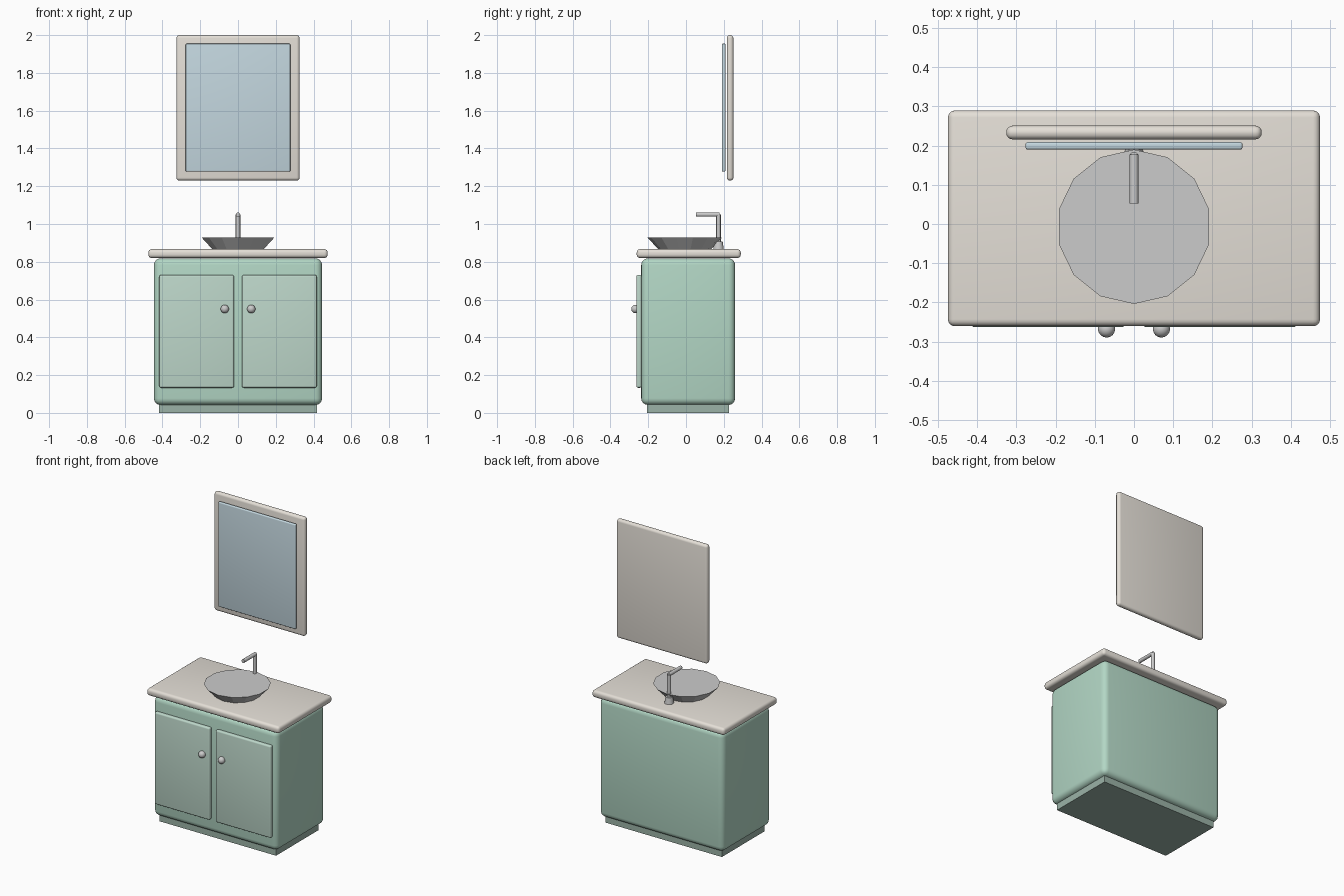
import bpy, math

if "Cube" in bpy.data.objects:
    bpy.data.objects.remove(bpy.data.objects["Cube"])


def material(name, r, g, b):
    m = bpy.data.materials.new(name)
    m.diffuse_color = (r, g, b, 1)
    m.use_nodes = True
    m.node_tree.nodes["Principled BSDF"].inputs["Base Color"].default_value = m.diffuse_color
    return m


GREEN = material("green_paint", 0.45, 0.68, 0.56)
DOOR = material("door_green", 0.51, 0.68, 0.59)
DARK = material("plinth_green", 0.33, 0.45, 0.39)
STONE = material("cream_stone", 0.78, 0.74, 0.68)
GLASS = material("mirror_glass", 0.55, 0.68, 0.74)


def finish(name, mat=None, smooth=True):
    o = bpy.context.object
    o.name = name
    if mat:
        o.data.materials.append(mat)
    if smooth:
        bpy.ops.object.shade_smooth_by_angle(angle=math.radians(35))
    return o


def box(name, x, y, z, mat, bevel=0):
    """Box from (min, max) ranges, with rounded edges."""
    bpy.ops.mesh.primitive_cube_add(size=1, location=[sum(r) / 2 for r in (x, y, z)])
    bpy.context.object.scale = [r[1] - r[0] for r in (x, y, z)]
    bpy.ops.object.transform_apply(location=False, rotation=False, scale=True)
    if bevel:
        b = bpy.context.object.modifiers.new("round", 'BEVEL')
        b.width, b.segments = bevel, 4
        bpy.ops.object.modifier_apply(modifier="round")
    return finish(name, mat, bool(bevel))


def tube(name, loc, r1, r2, depth, sides=16, rot=(0, 0, 0), smooth=True):
    bpy.ops.mesh.primitive_cone_add(vertices=sides, radius1=r1, radius2=r2,
                                    depth=depth, location=loc, rotation=rot)
    return finish(name, None, smooth)


# Cabinet
box("plinth", (-0.417, 0.417), (-0.206, 0.228), (0, 0.06), DARK)
box("cabinet_body", (-0.445, 0.445), (-0.237, 0.26), (0.042, 0.818), GREEN, 0.035)
box("countertop", (-0.475, 0.475), (-0.261, 0.29), (0.82, 0.867), STONE, 0.018)

# Doors and knobs, mirrored
for s, side in ((-1, "left"), (1, "right")):
    box(side + "_door", sorted((s * 0.021, s * 0.417)), (-0.263, -0.235),
        (0.133, 0.73), DOOR, 0.01)
    bpy.ops.mesh.primitive_uv_sphere_add(segments=16, ring_count=10, radius=0.022,
                                         location=(s * 0.07, -0.268, 0.55))
    finish(side + "_knob")

# Basin: low-poly tapered bowl with a flat top
tube("basin", (0, -0.007, 0.895), 0.135, 0.197, 0.066, 14, smooth=False)

# Tap
tube("tap_base", (0, 0.172, 0.887), 0.028, 0.022, 0.042)
tube("tap_post", (0, 0.172, 0.96), 0.012, 0.012, 0.18)
tube("tap_spout", (0, 0.115, 1.05), 0.0115, 0.0115, 0.125, rot=(math.pi / 2, 0, 0))

# Wall mirror
box("mirror_frame", (-0.326, 0.326), (0.216, 0.251), (1.23, 2.0), STONE, 0.016)
box("mirror_glass", (-0.277, 0.277), (0.19, 0.209), (1.277, 1.955), GLASS, 0.006)
